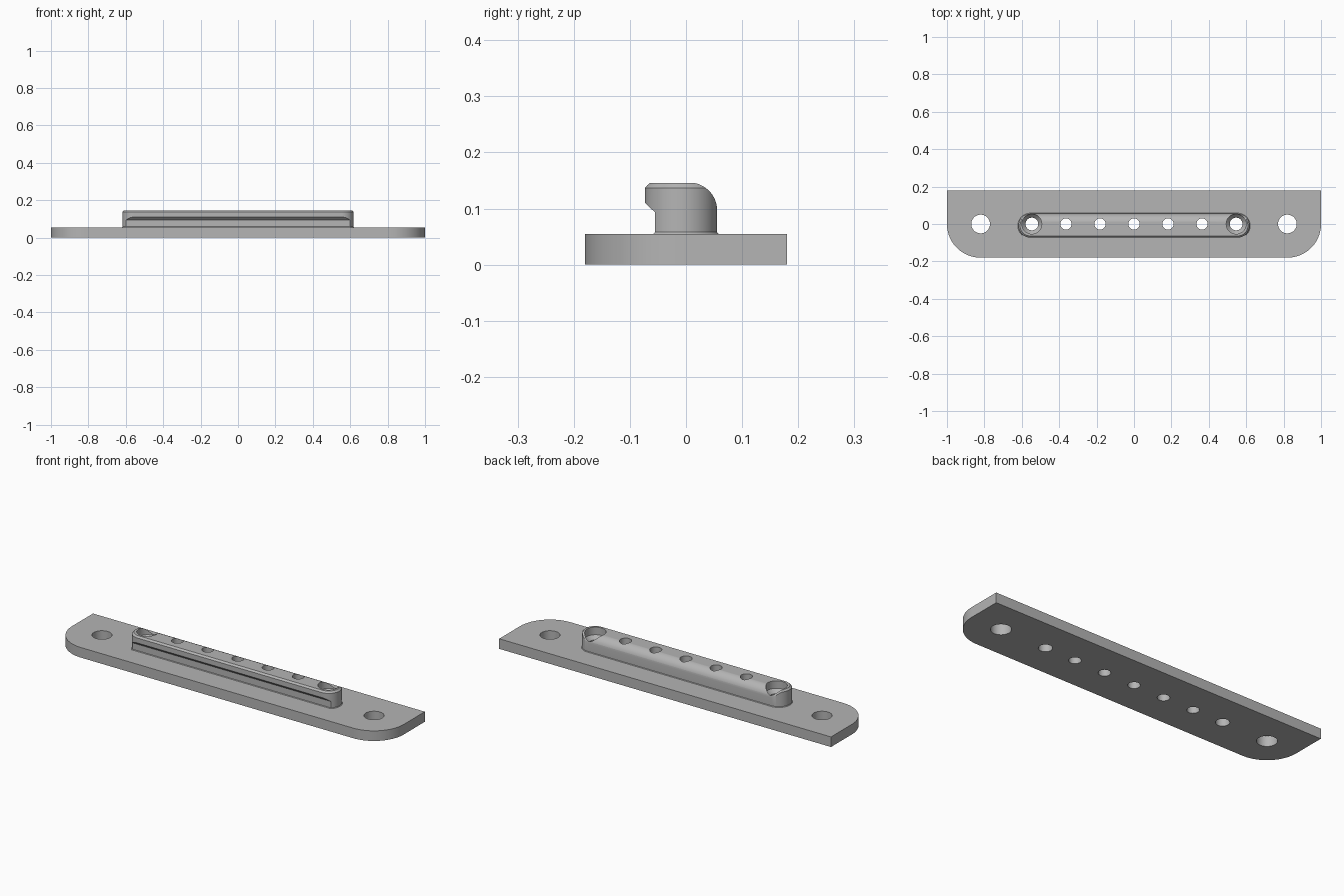
import bpy, bmesh, math
from mathutils import Vector

cube = bpy.data.objects.get("Cube")
if cube:
    bpy.data.objects.remove(cube, do_unlink=True)

grey = bpy.data.materials.new("plain grey")
grey.use_nodes = True
grey.diffuse_color = (0.46, 0.46, 0.46, 1)
grey.node_tree.nodes["Principled BSDF"].inputs["Base Color"].default_value = grey.diffuse_color


def arc(cx, cy, r, start, end, n):
    """Points on an arc, angles in degrees."""
    return [(cx + r * math.cos(math.radians(start + (end - start) * i / n)),
             cy + r * math.sin(math.radians(start + (end - start) * i / n))) for i in range(n + 1)]


def loft(name, rings):
    """Closed solid skinned through rings of equal point count."""
    bm = bmesh.new()
    loops = [[bm.verts.new(Vector(p)) for p in ring] for ring in rings]
    n = len(loops[0])
    for a, b in zip(loops, loops[1:]):
        for i in range(n):
            j = (i + 1) % n
            bm.faces.new((a[i], a[j], b[j], b[i]))
    bm.faces.new(loops[0][::-1])
    bm.faces.new(loops[-1])
    bmesh.ops.recalc_face_normals(bm, faces=bm.faces)
    mesh = bpy.data.meshes.new(name)
    bm.to_mesh(mesh)
    bm.free()
    mesh.materials.append(grey)
    obj = bpy.data.objects.new(name, mesh)
    bpy.context.collection.objects.link(obj)
    return obj


def boolean(obj, tool, operation):
    """Apply a boolean and discard the tool."""
    tool.hide_render = True
    mod = obj.modifiers.new(operation, 'BOOLEAN')
    mod.operation, mod.solver, mod.object = operation, 'EXACT', tool
    bpy.context.view_layer.objects.active = obj
    bpy.ops.object.modifier_apply(modifier=mod.name)
    bpy.data.objects.remove(tool, do_unlink=True)


def drill(obj, x, steps):
    """Cut a turned hole; steps are (height, radius)."""
    rings = [[(px, py, z) for px, py in arc(x, 0, r, 0, 360, 48)[:-1]] for z, r in steps]
    boolean(obj, loft("hole_cutter", rings), 'DIFFERENCE')


# Base plate: square at the back, rounded at the front
R, BASE = 0.18, 0.055
outline = ([(1, R), (-1, R)] + arc(R - 1, 0, R, 180, 270, 24) + arc(1 - R, 0, R, 270, 360, 24))
plate = loft("base_plate", [[(x, y, z) for x, y in outline] for z in (0, BASE)])

# Rail body: stadium footprint, flared foot and chamfered top
def stadium(grow, z):
    r = 0.064 + grow
    pts = arc(0.554, -0.009, r, -90, 90, 32) + arc(-0.554, -0.009, r, 90, 270, 32)
    return [(x, y, z) for x, y in pts]

rail = loft("hooked_rail", [stadium(0.003, BASE), stadium(0, 0.058),
                            stadium(0, 0.137), stadium(-0.009, 0.146)])

# Rail section: undercut at the front, rounded shoulder at the back
section = ([(0.08, 0.04), (-0.058, 0.04), (-0.058, BASE), (-0.055, 0.058), (-0.055, 0.093),
            (-0.1, 0.1355), (-0.1, 0.1465)]
           + arc(0.0055, 0.0965, 0.05, 90, 0, 20) + [(0.08, 0.0965)])
boolean(rail, loft("section_cutter", [[(x, y, z) for y, z in section] for x in (-0.7, 0.7)]),
        'INTERSECT')

# Mounting holes in the plate, small holes and countersunk end holes through both
for side in (-1, 1):
    drill(plate, side * 0.82, [(-0.1, 0.05), (0.2, 0.05)])
    drill(plate, side * 0.546, [(-0.1, 0.034), (0.2, 0.034)])
    drill(rail, side * 0.546, [(0, 0.034), (0.085, 0.034), (0.105, 0.053), (0.2, 0.053)])
for i in range(-2, 3):
    for part in (plate, rail):
        drill(part, i * 0.182, [(-0.1, 0.03), (0.2, 0.03)])

for part in (plate, rail):
    bpy.ops.object.select_all(action='DESELECT')
    part.select_set(True)
    bpy.context.view_layer.objects.active = part
    bpy.ops.object.shade_smooth_by_angle(angle=math.radians(25))
